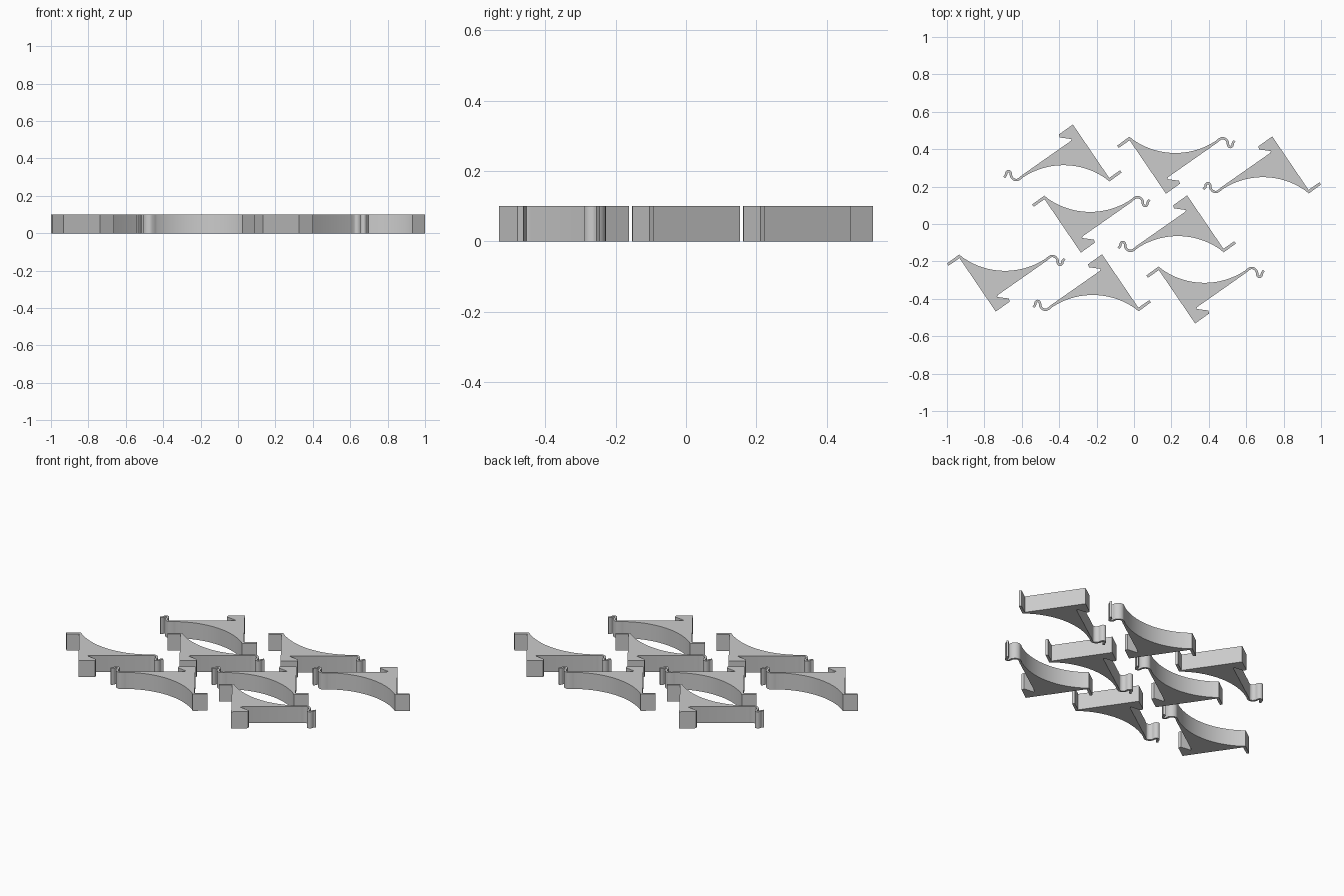
import bpy, bmesh, math
from mathutils import Vector

if "Cube" in bpy.data.objects:
    bpy.data.objects.remove(bpy.data.objects["Cube"])

UNIT = 0.00535      # outline unit in scene units
HEIGHT = 0.10

grey = bpy.data.materials.new("plain_grey")
grey.diffuse_color = (0.6, 0.6, 0.6, 1)
grey.use_nodes = True
grey.node_tree.nodes["Principled BSDF"].inputs["Base Color"].default_value = grey.diffuse_color


def spline(pts, steps=5):
    """Smooth curve through the points."""
    p = [Vector(q) for q in pts]
    p = [2 * p[0] - p[1]] + p + [2 * p[-1] - p[-2]]
    out = []
    for i in range(1, len(p) - 2):
        a, b, c, d = p[i - 1:i + 3]
        for k in range(steps):
            t = k / steps
            out.append(0.5 * (2 * b + (c - a) * t + (2 * a - 5 * b + 4 * c - d) * t * t
                              + (3 * b - a - 3 * c + d) * t ** 3))
    return out + [p[-2]]


def offset(path, dist):
    """Shift a path sideways."""
    out = []
    for i, q in enumerate(path):
        t = (path[min(i + 1, len(path) - 1)] - path[max(i - 1, 0)]).normalized()
        out.append(q + Vector((-t.y, t.x)) * dist)
    return out


def arc(start, end, sagitta, n=28):
    """Upward bowed arc between two points."""
    a, b = Vector(start), Vector(end)
    half = (b - a).length / 2
    r = (half * half + sagitta * sagitta) / (2 * sagitta)
    ang = math.asin(half / r)
    along = (b - a).normalized()
    up = Vector((-along.y, along.x))
    mid = (a + b) / 2 - up * (r - sagitta)
    return [mid + r * (along * math.sin(s) + up * math.cos(s))
            for s in (-ang + 2 * ang * i / n for i in range(n + 1))]


# Outline measured from the apex: notched head, spring hook, bow, spur
head = [(0, 0), (-14, -10), (-13, -13), (-1.2, -14.6), (-2.2, -16.6)]
hook = spline([(-50.5, -51.9), (-53, -54), (-56, -55.5), (-59.3, -54.6), (-61.6, -51.8),
               (-62, -48.8), (-63.1, -47), (-65, -46.7), (-66.4, -48.3), (-67, -50.8),
               (-68.8, -52.8)])
bow = arc((-48.5, -52), (33.5, -54.4), 12.5)
spur = [(36.5, -57), (48.8, -48), (47.2, -45.8), (36.3, -53.4)]
outline = ([Vector(p) for p in head] + offset(hook, -1.2) + offset(hook, 1.2)[::-1]
           + bow + [Vector(p) for p in spur])


def make_bracket(name, apex, turned):
    """Extruded bracket; turned ones are rotated half a turn."""
    s = -UNIT if turned else UNIT
    bm = bmesh.new()
    face = bm.faces.new([bm.verts.new((apex[0] + s * p.x, apex[1] + s * p.y, 0))
                         for p in outline])
    top = bmesh.ops.extrude_face_region(bm, geom=[face])
    bmesh.ops.translate(bm, vec=(0, 0, HEIGHT),
                        verts=[v for v in top["geom"] if isinstance(v, bmesh.types.BMVert)])
    bmesh.ops.recalc_face_normals(bm, faces=bm.faces)
    bmesh.ops.triangulate(bm, faces=[f for f in bm.faces if len(f.verts) > 4])
    mesh = bpy.data.meshes.new(name)
    bm.to_mesh(mesh)
    bm.free()
    mesh.materials.append(grey)
    ob = bpy.data.objects.new(name, mesh)
    bpy.context.collection.objects.link(ob)
    bpy.ops.object.select_all(action='DESELECT')
    ob.select_set(True)
    bpy.context.view_layer.objects.active = ob
    bpy.ops.object.shade_smooth_by_angle(angle=math.radians(30))


# Four upright brackets and their half-turn partners
for i, (x, y) in enumerate([(-0.327, 0.532), (0.739, 0.468), (0.284, 0.153), (-0.171, -0.162)], 1):
    make_bracket(f"bracket_upright_{i}", (x, y), False)
    make_bracket(f"bracket_turned_{i}", (-x, -y), True)
